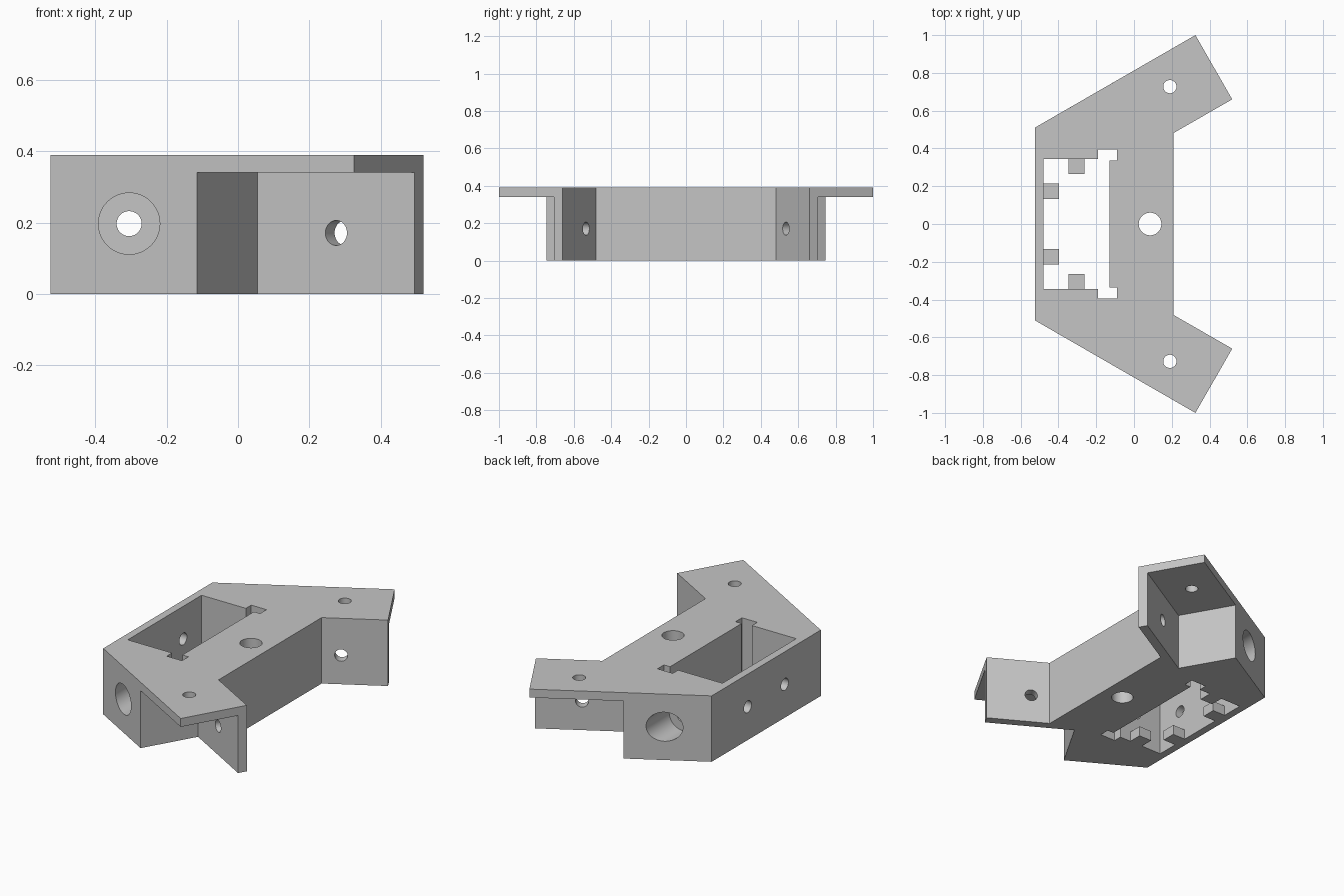
import bpy, bmesh, math
from mathutils import Vector

cube = bpy.data.objects.get("Cube")
if cube:
    bpy.data.objects.remove(cube, do_unlink=True)

HEIGHT, PLATE_Z, BORE_Z = 0.39, 0.34, 0.197

grey = bpy.data.materials.new("plain grey")
grey.use_nodes = True
grey.diffuse_color = (0.56, 0.56, 0.56, 1)
grey.node_tree.nodes["Principled BSDF"].inputs["Base Color"].default_value = grey.diffuse_color


def make_object(name, bm):
    bmesh.ops.recalc_face_normals(bm, faces=bm.faces)
    mesh = bpy.data.meshes.new(name)
    bm.to_mesh(mesh)
    bm.free()
    mesh.materials.append(grey)
    obj = bpy.data.objects.new(name, mesh)
    bpy.context.collection.objects.link(obj)
    return obj


def prism(name, outline, z0, z1):
    bm = bmesh.new()
    face = bm.faces.new([bm.verts.new((x, y, z0)) for x, y in outline])
    out = bmesh.ops.extrude_face_region(bm, geom=[face])
    top = [v for v in out["geom"] if isinstance(v, bmesh.types.BMVert)]
    bmesh.ops.translate(bm, verts=top, vec=(0, 0, z1 - z0))
    return make_object(name, bm)


def box(name, x0, x1, y0, y1, z0, z1):
    return prism(name, [(x0, y0), (x1, y0), (x1, y1), (x0, y1)], z0, z1)


def rod(name, start, end, radius):
    a, b = Vector(start), Vector(end)
    bm = bmesh.new()
    bmesh.ops.create_cone(bm, cap_ends=True, segments=48, radius1=radius,
                          radius2=radius, depth=(b - a).length)
    bm.transform((b - a).to_track_quat('Z', 'Y').to_matrix().to_4x4())
    bmesh.ops.translate(bm, verts=bm.verts, vec=(a + b) / 2)
    return make_object(name, bm)


# Body: block with two swept arms
half = [(-0.525, 0.51), (0.325, 1.0), (0.52, 0.66), (0.21, 0.482)]
body = prism("bracket_body", half + [(x, -y) for x, y in reversed(half)], 0, HEIGHT)


def cut(cutter):
    cutter.hide_render = True
    mod = body.modifiers.new("cut", 'BOOLEAN')
    mod.operation = 'DIFFERENCE'
    mod.solver = 'EXACT'
    mod.object = cutter
    bpy.context.view_layer.objects.active = body
    bpy.ops.object.modifier_apply(modifier=mod.name)
    bpy.data.objects.remove(cutter, do_unlink=True)


# Central pocket and the vertical screw hole
cut(box("pocket_cutter", -0.48, -0.13, -0.345, 0.345, -0.1, 0.5))
cut(rod("centre_hole_cutter", (0.085, 0, -0.1), (0.085, 0, 0.5), 0.06))

# Directions along each arm and out of its outer edge
along = Vector((math.cos(math.radians(30)), 0.5))
outward = Vector((-along.y, along.x))
corner = Vector((0.055, 0.452))
wall_hole = Vector((0.275, 0.579))

for s in (1, -1):
    # Space under the arm plate, leaving an inner wall
    corners = [corner, corner + along * 0.9, corner + along * 0.9 + outward * 0.6,
               corner + outward * 0.6]
    cut(prism("arm_space_cutter", [(p.x, s * p.y) for p in corners], -0.1, PLATE_Z))
    # Slots at the pocket corners
    cut(box("slot_cutter", -0.19, -0.09, s * 0.335, s * 0.395, -0.1, 0.5))
    # Arm plate and arm wall holes
    cut(rod("plate_hole_cutter", (0.19, s * 0.727, 0.3), (0.19, s * 0.727, 0.5), 0.035))
    p, q = wall_hole + outward * 0.05, wall_hole - outward * 0.1
    cut(rod("wall_hole_cutter", (p.x, s * p.y, 0.171), (q.x, s * q.y, 0.171), 0.035))
    # Side counterbore with its smaller through hole
    cut(rod("bore_cutter", (-0.305, s * 0.47, BORE_Z), (-0.305, s * 0.9, BORE_Z), 0.086))
    cut(rod("side_hole_cutter", (-0.305, s * 0.3, BORE_Z), (-0.305, s * 0.6, BORE_Z), 0.035))
    # Hole through the thin end wall
    cut(rod("end_hole_cutter", (-0.6, s * 0.173, BORE_Z), (-0.4, s * 0.173, BORE_Z), 0.035))

# Small support tabs at the foot of the pocket
for s, side in ((1, "back"), (-1, "front")):
    box("side_tab_" + side, -0.347, -0.263, s * 0.265, s * 0.347, 0, 0.06)
    box("end_tab_" + side, -0.482, -0.397, s * 0.132, s * 0.215, 0, 0.06)

# Smooth bores, crisp edges
bpy.ops.object.select_all(action='DESELECT')
body.select_set(True)
bpy.context.view_layer.objects.active = body
bpy.ops.object.shade_smooth_by_angle(angle=math.radians(30))
